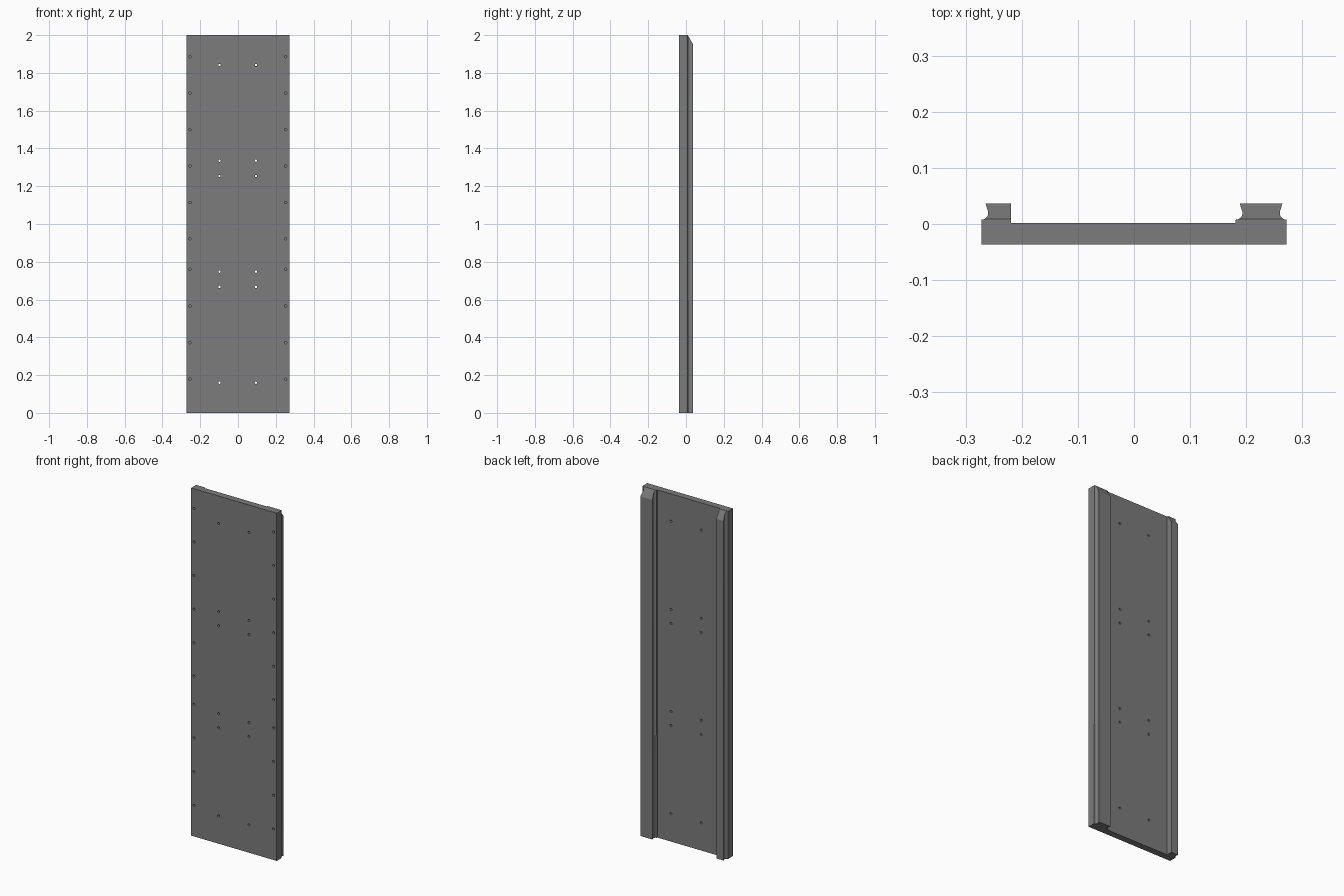
import bpy, bmesh
from math import pi
from mathutils import Matrix, Vector

if "Cube" in bpy.data.objects:
    bpy.data.objects.remove(bpy.data.objects["Cube"])


def prism(name, pts, start, depth):
    """Extrude a closed planar outline (3D points) along a vector."""
    bm = bmesh.new()
    face = bm.faces.new([bm.verts.new(Vector(p) + Vector(start)) for p in pts])
    ext = bmesh.ops.extrude_face_region(bm, geom=[face])
    verts = [v for v in ext["geom"] if isinstance(v, bmesh.types.BMVert)]
    bmesh.ops.translate(bm, verts=verts, vec=Vector(depth))
    bmesh.ops.recalc_face_normals(bm, faces=bm.faces[:])
    return finish(name, bm)


def finish(name, bm):
    mesh = bpy.data.meshes.new(name)
    bm.to_mesh(mesh)
    bm.free()
    ob = bpy.data.objects.new(name, mesh)
    bpy.context.collection.objects.link(ob)
    return ob


# Grooved rail edge: offsets inward from the ledge edge, with height
groove = [(0, 0.0075), (0.004, 0.0082), (0.008, 0.0105), (0.0108, 0.0135),
          (0.0122, 0.0175), (0.0122, 0.021), (0.0075, 0.0365)]

# Cross-section of the panel with its two rails
section = [(-0.272, -0.0365), (0.272, -0.0365)]
section += [(0.272 - d, y) for d, y in groove]
section += [(0.181 + d, y) for d, y in reversed(groove)]
section += [(0.181, 0.0018), (-0.219, 0.0018), (-0.219, 0.0365)]
section += [(-0.272 + d, y) for d, y in reversed(groove)]
panel = prism("railed_panel", [(x, y, 0) for x, y in section], (0, 0, 0), (0, 0, 2))

# Sloped cut at the top of the rails
k = 0.045 / 0.0265
slope = prism("slope_cutter",
              [(0, 0.009 - 0.003, 2 + 0.003 * k), (0, 0.049, 2 - 0.04 * k), (0, 0.049, 2 + 0.003 * k)],
              (-0.4, 0, 0), (0.8, 0, 0))

# Undercut along the lower part of the wide rail
bm = bmesh.new()
for x0, x1 in ((0.258, 0.29), (0.16, 0.195)):
    m = Matrix.Translation(((x0 + x1) / 2, 0.0088, 0.29)) @ Matrix.Diagonal((x1 - x0, 0.003, 0.6, 1))
    bmesh.ops.create_cube(bm, size=1, matrix=m)
undercut = finish("undercut_cutter", bm)

# Through holes in the middle, blind holes along the front edges
bm = bmesh.new()


def hole(x, y0, y1, z, r=0.0065):
    m = Matrix.Translation((x, (y0 + y1) / 2, z)) @ Matrix.Rotation(pi / 2, 4, 'X')
    bmesh.ops.create_cone(bm, cap_ends=True, segments=16, radius1=r, radius2=r,
                          depth=y1 - y0, matrix=m)


for x in (-0.098, 0.095):
    for z in (0.16, 0.667, 0.748, 1.254, 1.335, 1.842):
        hole(x, -0.06, 0.03, z)
for x in (-0.255, 0.252):
    for z in (0.178, 0.372, 0.566, 0.76, 0.922, 1.114, 1.307, 1.5, 1.693, 1.886):
        hole(x, -0.06, -0.01, z)
holes = finish("hole_cutter", bm)

# Apply the cuts, then drop the cutters
cutters = (slope, undercut, holes)
for c in cutters:
    c.hide_render = True
    mod = panel.modifiers.new(c.name, 'BOOLEAN')
    mod.operation, mod.solver, mod.object = 'DIFFERENCE', 'EXACT', c
bpy.context.view_layer.update()
dg = bpy.context.evaluated_depsgraph_get()
result = bpy.data.meshes.new_from_object(panel.evaluated_get(dg))
panel.modifiers.clear()
panel.data = result
for c in cutters:
    bpy.data.objects.remove(c)

# Dark grey finish
dark = bpy.data.materials.new("dark_grey")
dark.diffuse_color = (0.2, 0.2, 0.2, 1)
dark.use_nodes = True
dark.node_tree.nodes["Principled BSDF"].inputs["Base Color"].default_value = dark.diffuse_color
panel.data.materials.clear()
panel.data.materials.append(dark)

# Smooth the hole walls and grooves, keep edges crisp
bpy.context.view_layer.objects.active = panel
panel.select_set(True)
bpy.ops.object.shade_smooth_by_angle(angle=pi / 6)
